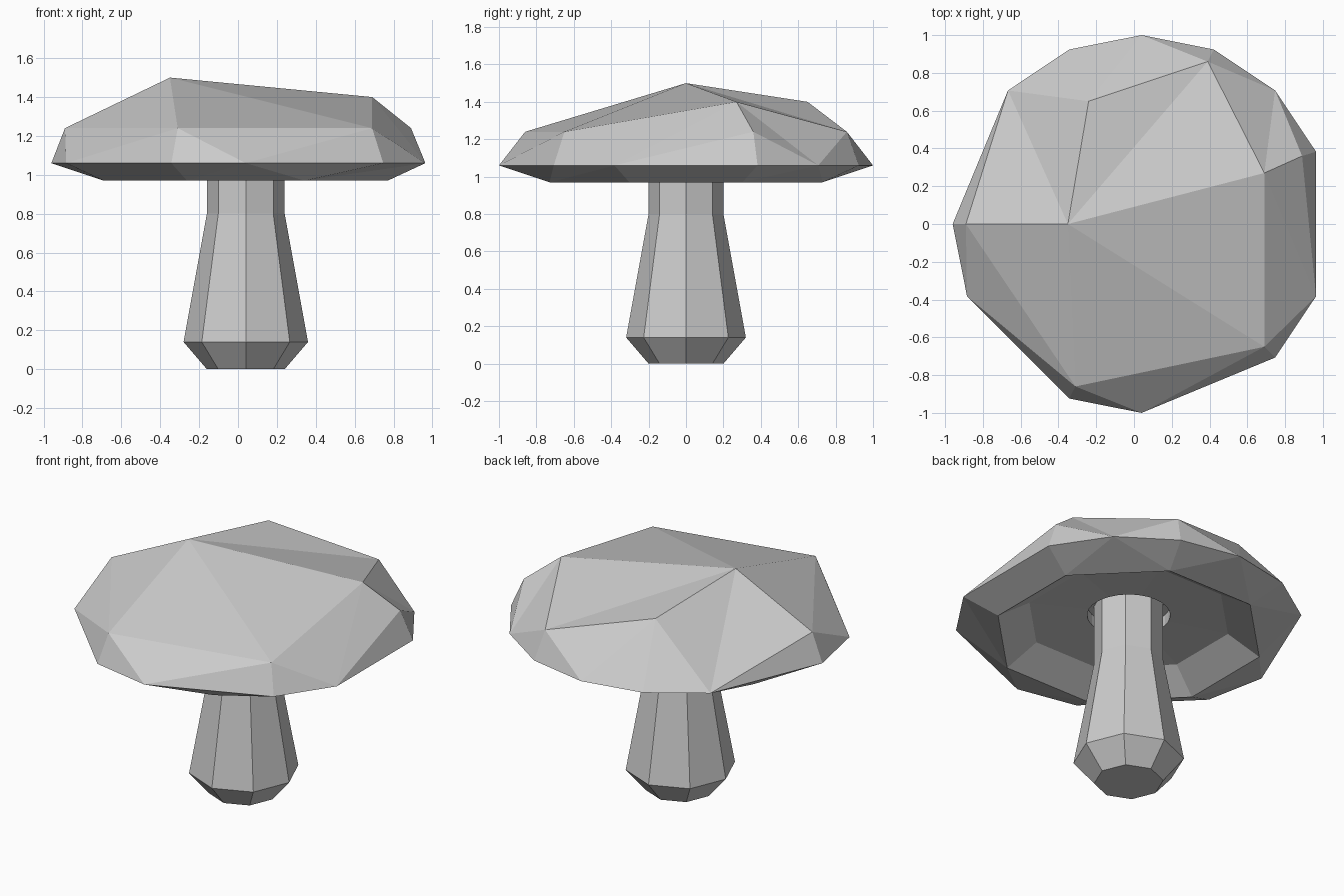
import bpy, bmesh
from math import cos, sin, radians

cube = bpy.data.objects.get("Cube")
if cube:
    bpy.data.objects.remove(cube)

CENTRE_X = 0.04

grey = bpy.data.materials.new("pale_grey")
grey.use_nodes = True
colour = (0.6, 0.6, 0.6, 1)
grey.diffuse_color = colour
grey.node_tree.nodes["Principled BSDF"].inputs["Base Color"].default_value = colour


def polar(bm, radius, degrees, z):
    a = radians(degrees)
    return bm.verts.new((CENTRE_X + radius * cos(a), radius * sin(a), z))


def ring(bm, radius, z, count, start=0):
    return [polar(bm, radius, start + 360 * i / count, z) for i in range(count)]


def bridge(bm, lower, upper):
    n = len(lower)
    for i in range(n):
        j = (i + 1) % n
        bm.faces.new((lower[i], lower[j], upper[j], upper[i]))


def finish(bm, name):
    bmesh.ops.recalc_face_normals(bm, faces=bm.faces)
    mesh = bpy.data.meshes.new(name)
    bm.to_mesh(mesh)
    bm.free()
    mesh.materials.append(grey)
    obj = bpy.data.objects.new(name, mesh)
    bpy.context.collection.objects.link(obj)


# Stem: eight-sided, bulging near the foot
bm = bmesh.new()
rings = [ring(bm, r, z, 8) for r, z in ((0.2, 0), (0.32, 0.14), (0.2, 0.8), (0.2, 1.18))]
for low, high in zip(rings, rings[1:]):
    bridge(bm, low, high)
bm.faces.new(rings[0])
bm.faces.new(rings[-1])
finish(bm, "stem")

# Cap: uneven faceted dome; each rim corner is paired with a lip corner
bm = bmesh.new()
lip_of = {1: 0, 2: 1, 3: 1, 4: 2, 5: 2, 6: 3, 8: 4, 9: 4, 11: 5, 12: 6, 14: 6, 15: 7}
v = {str(k): polar(bm, 1, 22.5 * k, 1.06) for k in lip_of}
dome = {"A": (-0.35, 0, 1.5), "B": (0.69, 0.27, 1.4), "C": (-0.24, 0.65, 1.4),
        "D": (0.39, 0.86, 1.24), "E": (0.89, 0.36, 1.24), "F": (0.69, -0.65, 1.24),
        "G": (-0.31, -0.86, 1.24), "H": (-0.89, 0, 1.24)}
for key, co in dome.items():
    v[key] = bm.verts.new(co)

# Dome facets, named by their corners
facets = ("A B D,A D C,A F B,A G F,A H G,A 6 H,A C 6,C 5 6,C 4 5,C D 4,D 3 4,D 2 3,"
          "D B 2,B E 2,E 1 2,E 15 1,B 15 E,B F 15,F 14 15,F 12 14,G 12 F,G 11 12,"
          "G 9 11,G H 9,H 8 9,H 6 8")
for facet in facets.split(","):
    bm.faces.new([v[key] for key in facet.split()])

# Underside from the rim in to the lip
lip = ring(bm, 0.79, 0.97, 8, 22.5)
keys = list(lip_of)
for a, b in zip(keys, keys[1:] + keys[:1]):
    la, lb = lip[lip_of[a]], lip[lip_of[b]]
    bm.faces.new((v[str(a)], la, v[str(b)]))
    if la != lb:
        bm.faces.new((la, lb, v[str(b)]))

# Hollow inside the lip, with a round socket for the stem
inner = ring(bm, 0.6, 1.09, 8, 22.5)
bridge(bm, lip, inner)
socket = ring(bm, 0.24, 1.11, 32, 22.5)
for i in range(8):
    j = (i + 1) % 8
    arc = [socket[(4 * i + s) % 32] for s in range(5)]
    bm.faces.new([inner[i], inner[j]] + arc[::-1])
top = ring(bm, 0.24, 1.18, 32, 22.5)
bridge(bm, socket, top)
bm.faces.new(top)
finish(bm, "cap")
